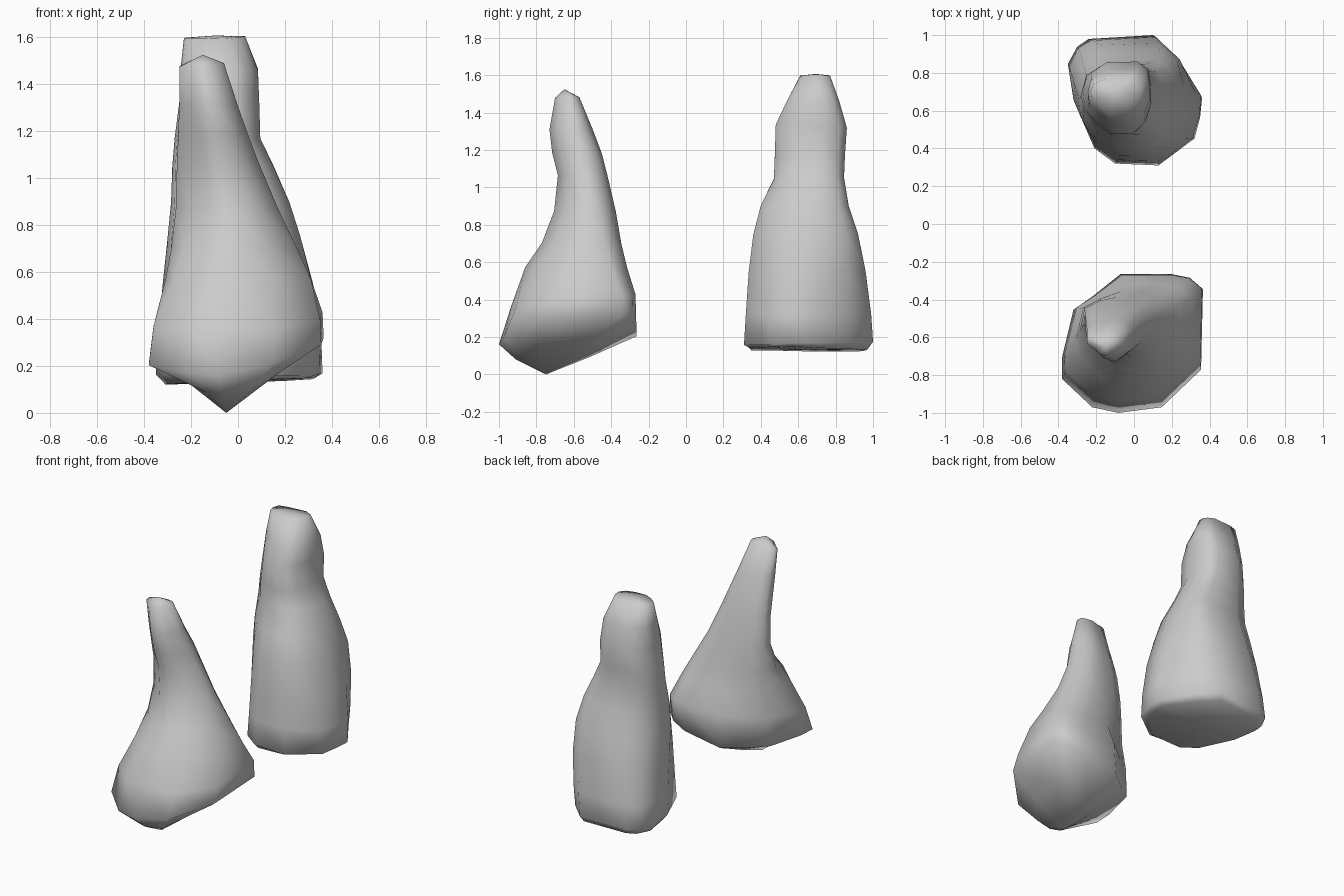
import bpy, bmesh, random

random.seed(4)


def unit_box(outline):
    """Scale an outline so that it fills -1..1 both ways."""
    xs, ys = zip(*outline)
    return [(2 * (x - min(xs)) / (max(xs) - min(xs)) - 1,
             2 * (y - min(ys)) / (max(ys) - min(ys)) - 1) for x, y in outline]


def rock(name, low, high, rings, bottom, top, sag=0, jitter=0.006):
    """Loft from a low to a high outline: rings are (z, x0, x1, y0, y1, tilt_x, tilt_y, blend)."""
    low, high = unit_box(low), unit_box(high)
    bm = bmesh.new()
    loops = []
    for k, (z, x0, x1, y0, y1, tx, ty, t) in enumerate(rings):
        shape = unit_box([(a + (c - a) * t, b + (d - b) * t)
                          for (a, b), (c, d) in zip(low, high)])
        loop = []
        for u, v in shape:
            x = (x0 + x1) / 2 + u * (x1 - x0) / 2
            y = (y0 + y1) / 2 + v * (y1 - y0) / 2
            dz = random.uniform(-jitter, jitter) + tx * u + ty * v
            if k < 2:
                dz += sag * u * u
            loop.append(bm.verts.new((x, y, z + dz)))
        loops.append(loop)
    n = len(low)
    for a, b in zip(loops, loops[1:]):
        for i in range(n):
            j = (i + 1) % n
            bm.faces.new((a[i], a[j], b[j], b[i]))
    for loop, tip in ((loops[0], bottom), (loops[-1], top)):
        c = bm.verts.new(tip)
        for i in range(n):
            bm.faces.new((loop[i], loop[(i + 1) % n], c))
    bmesh.ops.recalc_face_normals(bm, faces=bm.faces)
    me = bpy.data.meshes.new(name)
    bm.to_mesh(me)
    bm.free()
    me.shade_smooth()
    ob = bpy.data.objects.new(name, me)
    bpy.context.collection.objects.link(ob)
    return ob


# Rear rock spire: thick base, narrow neck, blunt top
rock("rear_spire",
     [(-.35, .85), (-.30, .94), (-.24, .98), (.10, 1.0), (.22, .88), (.36, .67),
      (.35, .57), (.32, .46), (.13, .32), (-.10, .33), (-.21, .41), (-.32, .66)],
     [(-.24, .70), (-.22, .80), (-.14, .855), (.02, .86), (.075, .82), (.09, .74),
      (.09, .65), (.06, .55), (0, .49), (-.11, .49), (-.18, .55), (-.23, .62)],
     [(.135, -.31, .32, .34, .97, .01, 0, 0),
      (.165, -.35, .36, .31, 1.0, 0, .005, 0),
      (.32, -.34, .355, .32, .99, 0, 0, .15),
      (.55, -.32, .32, .335, .96, 0, 0, .5),
      (.75, -.30, .265, .36, .92, 0, 0, .9),
      (.90, -.285, .22, .40, .87, 0, 0, 1),
      (1.05, -.28, .15, .47, .845, 0, 0, 1),
      (1.17, -.27, .095, .475, .85, 0, 0, 1),
      (1.33, -.25, .09, .48, .86, 0, -.01, 1),
      (1.46, -.245, .085, .54, .82, 0, 0, 1),
      (1.60, -.23, .03, .61, .77, 0, 0, 1)],
     (0, .66, .13), (-.1, .69, 1.607))

# Front rock spire: leaning, flared base with a pointed underside
rock("front_spire",
     [(-.07, -.26), (.20, -.26), (.30, -.28), (.37, -.34), (.36, -.77), (.15, -.97),
      (-.08, -1.0), (-.22, -.97), (-.38, -.82), (-.38, -.70), (-.32, -.45), (-.22, -.38)],
     [(-.15, -.50), (-.10, -.49), (-.04, -.51), (-.01, -.55), (0, -.61), (-.04, -.68),
      (-.10, -.73), (-.16, -.71), (-.205, -.655), (-.25, -.60), (-.25, -.54), (-.20, -.51)],
     [(.085, -.22, .17, -.91, -.52, .015, .01, 0),
      (.19, -.38, .365, -1.0, -.265, .045, .02, 0),
      (.39, -.36, .36, -.935, -.27, .01, .03, 0),
      (.57, -.31, .31, -.86, -.315, 0, 0, .3),
      (.70, -.285, .25, -.77, -.345, 0, 0, .6),
      (.87, -.265, .17, -.705, -.375, 0, 0, .9),
      (1.06, -.26, .09, -.685, -.42, 0, 0, 1),
      (1.18, -.255, .045, -.715, -.45, 0, 0, 1),
      (1.31, -.25, .0, -.73, -.50, 0, 0, 1),
      (1.48, -.25, -.06, -.70, -.57, .01, 0, 1)],
     (-.05, -.75, 0), (-.15, -.65, 1.525), sag=.065)
